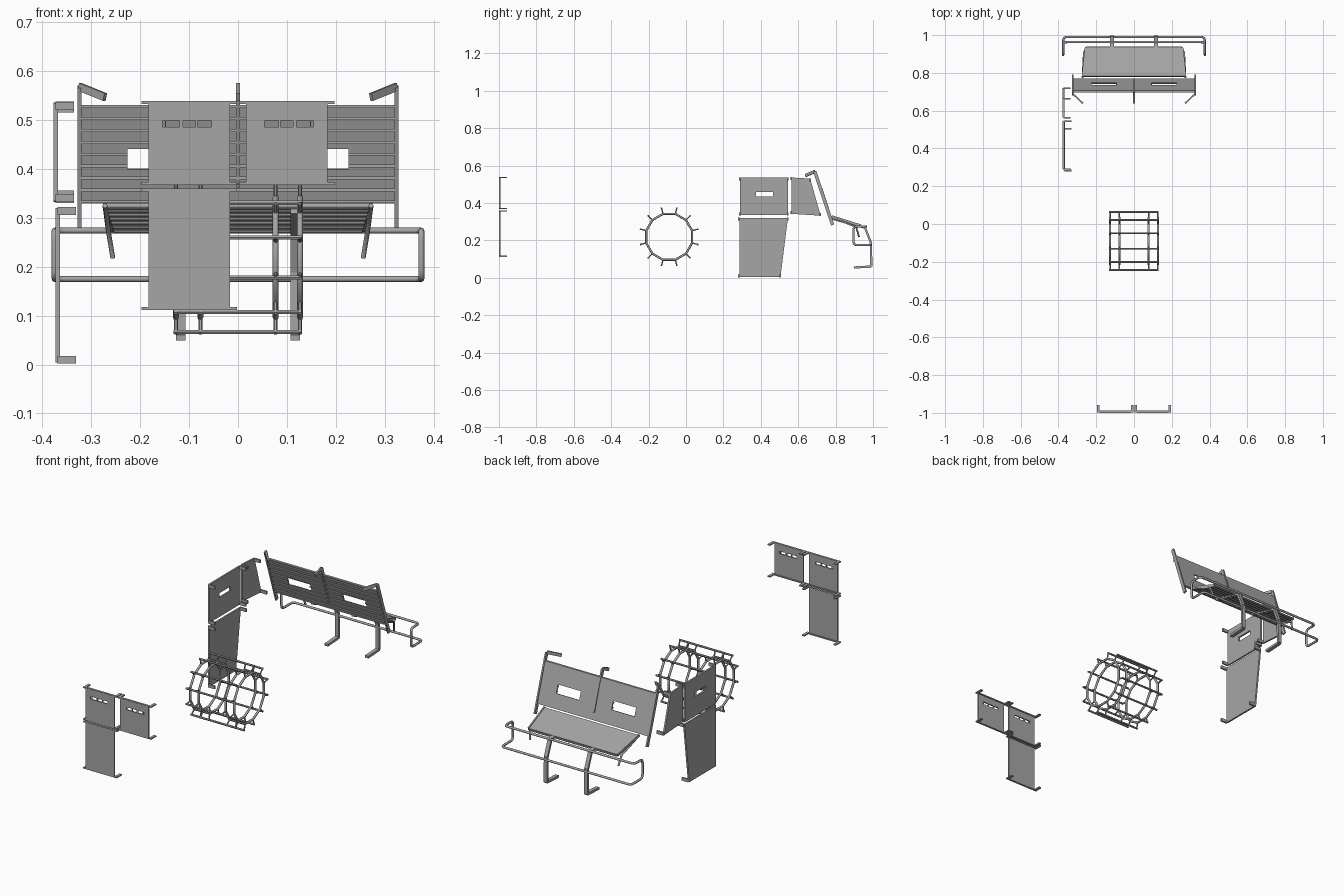
import bpy, bmesh, math
from mathutils import Vector

old = bpy.data.objects.get("Cube")
if old:
    bpy.data.objects.remove(old, do_unlink=True)

steel = bpy.data.materials.new("grey_steel")
steel.use_nodes = True
GREY = (0.38, 0.38, 0.38, 1)
steel.diffuse_color = GREY
steel.node_tree.nodes["Principled BSDF"].inputs["Base Color"].default_value = GREY


def add(name, data):
    obj = bpy.data.objects.new(name, data)
    bpy.context.collection.objects.link(obj)
    data.materials.append(steel)
    return obj


def sheet(name, corners, thick=0.006, holes=()):
    """Thin plate over four corners, with holes given as u0, u1, v0, v1 fractions."""
    a, b, c, d = map(Vector, corners)
    us = sorted({0, 1} | {h for hole in holes for h in hole[:2]})
    vs = sorted({0, 1} | {h for hole in holes for h in hole[2:]})
    bm = bmesh.new()
    grid = [[bm.verts.new(a.lerp(b, u).lerp(d.lerp(c, u), v)) for v in vs] for u in us]
    for i in range(len(us) - 1):
        for j in range(len(vs) - 1):
            u, v = (us[i] + us[i + 1]) / 2, (vs[j] + vs[j + 1]) / 2
            if not any(h[0] < u < h[1] and h[2] < v < h[3] for h in holes):
                bm.faces.new((grid[i][j], grid[i + 1][j], grid[i + 1][j + 1], grid[i][j + 1]))
    mesh = bpy.data.meshes.new(name)
    bm.to_mesh(mesh)
    bm.free()
    mod = add(name, mesh).modifiers.new("thickness", 'SOLIDIFY')
    mod.thickness, mod.offset = thick, 0


def box(name, lo, hi):
    lo, hi = Vector(lo), Vector(hi)
    bpy.ops.mesh.primitive_cube_add(size=1, location=(lo + hi) / 2)
    obj = bpy.context.object
    obj.name, obj.scale = name, hi - lo
    obj.data.materials.append(steel)


def bar(name, p, q, w, h):
    """Rectangular bar from p to q, w wide sideways and h deep."""
    p, q = Vector(p), Vector(q)
    bpy.ops.mesh.primitive_cube_add(size=1, location=(p + q) / 2)
    obj = bpy.context.object
    obj.name = name
    obj.rotation_euler = (q - p).to_track_quat('Y', 'Z').to_euler()
    obj.scale = (w, (q - p).length, h)
    obj.data.materials.append(steel)


def tube(name, points, radius, closed=False, sides=2):
    curve = bpy.data.curves.new(name, 'CURVE')
    curve.dimensions = '3D'
    curve.bevel_depth, curve.bevel_resolution = radius, sides
    curve.use_fill_caps = True
    line = curve.splines.new('POLY')
    line.points.add(len(points) - 1)
    for target, p in zip(line.points, points):
        target.co = (*p, 1)
    line.use_cyclic_u = closed
    obj = add(name, curve)
    bpy.ops.object.select_all(action='DESELECT')
    obj.select_set(True)
    bpy.context.view_layer.objects.active = obj
    bpy.ops.object.convert(target='MESH')
    bpy.ops.object.shade_smooth_by_angle(angle=math.radians(50))


def rounded(points, r):
    """Replace each corner of a closed path by a small arc."""
    out, pts = [], [Vector(p) for p in points]
    for i, p in enumerate(pts):
        a = p + (pts[i - 1] - p).normalized() * r
        b = p + (pts[(i + 1) % len(pts)] - p).normalized() * r
        for t in (0, 0.25, 0.5, 0.75, 1):
            out.append(a.lerp(p, t).lerp(p.lerp(b, t), t))
    return out


# Front panels, each with four tabs turned backwards
def front_panel(name, x0, x1, z0, z1, holes=()):
    y = -0.996
    sheet(name, [(x0, y, z0), (x1, y, z0), (x1, y, z1), (x0, y, z1)], 0.007, holes)
    for z in (z0, z1):
        for x, s in ((x0, -1), (x1, 1)):
            xa, xb = sorted((x, x + s * 0.014))
            box(name + "_tab", (xa, -0.999, z - 0.003), (xb, -0.957, z + 0.003))
        box(name + "_lip", (x0, -0.999, z - 0.003), (x1, -0.988, z + 0.003))


slots = [(0.17, 0.2), (0.215, 0.38), (0.42, 0.575), (0.6, 0.77)]
front_panel("front_panel_right", -0.183, -0.016, 0.37, 0.536,
            [(a, b, 0.7, 0.78) for a, b in slots])
front_panel("front_panel_left", 0.016, 0.183, 0.37, 0.536,
            [(1 - b, 1 - a, 0.7, 0.78) for a, b in slots])
front_panel("front_panel_lower", -0.183, -0.016, 0.115, 0.357)

# Wheel cage: rings, spokes and outer cross bars
CY, CZ, STEPS = -0.09, 0.219, 12


def rim(x, r, i):
    a = math.tau * (i + 0.5) / STEPS
    return Vector((x, CY + r * math.cos(a), CZ + r * math.sin(a)))


for x in (-0.127, -0.077, 0.077, 0.127):
    tube("cage_ring", [rim(x, 0.127, i) for i in range(STEPS)], 0.006, True)
    for i in range(STEPS):
        tube("cage_spoke", [rim(x, 0.125, i), rim(x, 0.162, i)], 0.004, sides=1)
for i in range(STEPS):
    tube("cage_cross_bar", [rim(-0.132, 0.158, i), rim(0.13, 0.158, i)], 0.005, sides=1)


# Side panels with tabs turned inwards
def side_panel(name, x, corners, holes=()):
    sheet(name, [(x, y, z) for y, z in corners], 0.009, holes)
    for i, (y, z) in enumerate(corners):
        zc = z + (0.006 if i < 2 else -0.006)
        box(name + "_tab", (x, y - 0.006, zc - 0.008), (x + 0.038, y + 0.003, zc + 0.008))


side_panel("side_panel_upper", -0.373, [(0.29, 0.335), (0.546, 0.335), (0.546, 0.535), (0.29, 0.535)],
           [(0.33, 0.68, 0.5, 0.62)])
side_panel("side_panel_rear", -0.373, [(0.564, 0.342), (0.72, 0.332), (0.664, 0.53), (0.564, 0.536)])
side_panel("side_panel_lower", -0.369, [(0.285, 0.004), (0.505, 0.004), (0.545, 0.32), (0.285, 0.32)])


# Backrest: leaning plate with two windows, slat ridges and three hooked posts
def lean(z):
    return 0.695 + (0.56 - z) * 0.32


Z0, Z1, HW = 0.33, 0.53, 0.323
windows = [(0.15, 0.355, 0.35, 0.56), (0.645, 0.85, 0.35, 0.56)]
sheet("backrest", [(-HW, lean(Z0), Z0), (HW, lean(Z0), Z0), (HW, lean(Z1), Z1), (-HW, lean(Z1), Z1)],
      0.006, windows)
for i in range(9):
    z = Z0 + 0.003 + i * 0.0243
    spans = [(-HW, HW)]
    if 0.40 < z < 0.44:
        spans = [(-HW, -0.226), (-0.094, 0.094), (0.226, HW)]
    for a, b in spans:
        box("backrest_slat", (a, lean(z) - 0.010, z - 0.003), (b, lean(z), z + 0.003))
for x, tip in ((-0.324, -0.272), (0, 0), (0.324, 0.272)):
    top = (x, lean(0.57) - 0.003, 0.568)
    low = 0.365 if x == 0 else 0.282
    bar("backrest_post", (x, lean(low), low), top, 0.008, 0.018)
    bar("backrest_hook", top, (tip, 0.64, 0.547), 0.008, 0.016)

# Seat: sloping plate with ridges below and small side stays
seat = [(-0.272, 0.782, 0.327), (0.272, 0.782, 0.327), (0.255, 0.935, 0.279), (-0.255, 0.935, 0.279)]
sheet("seat", seat, 0.006)
for i in range(7):
    t = i / 6
    p, q = Vector(seat[0]).lerp(Vector(seat[3]), t), Vector(seat[1]).lerp(Vector(seat[2]), t)
    tube("seat_ridge", [p - Vector((0, 0, 0.005)), q - Vector((0, 0, 0.005))], 0.004, sides=1)
for s in (-1, 1):
    bar("seat_edge", (s * 0.273, 0.78, 0.327), (s * 0.257, 0.935, 0.278), 0.007, 0.014)
    tube("seat_stay", [(s * 0.272, 0.775, 0.325), (s * 0.265, 0.91, 0.272), (s * 0.256, 0.925, 0.218)], 0.005)

# Legs: beam under the seat, upright and foot
path = [(0.785, 0.315), (0.957, 0.268), (0.988, 0.19), (0.991, 0.06), (0.897, 0.055)]
for x in (-0.117, 0.117):
    for (ya, za), (yb, zb) in zip(path, path[1:]):
        bar("leg", (x, ya, za), (x, yb, zb), 0.02, 0.012)

# Guard rail looping round the rear
W = 0.375
loop = [(-W, 0.895, 0.175), (-W, 0.99, 0.175), (W, 0.99, 0.175), (W, 0.895, 0.175),
        (W, 0.895, 0.274), (W, 0.963, 0.274), (-W, 0.963, 0.274), (-W, 0.895, 0.274)]
tube("guard_rail", rounded(loop, 0.02), 0.006, True)
